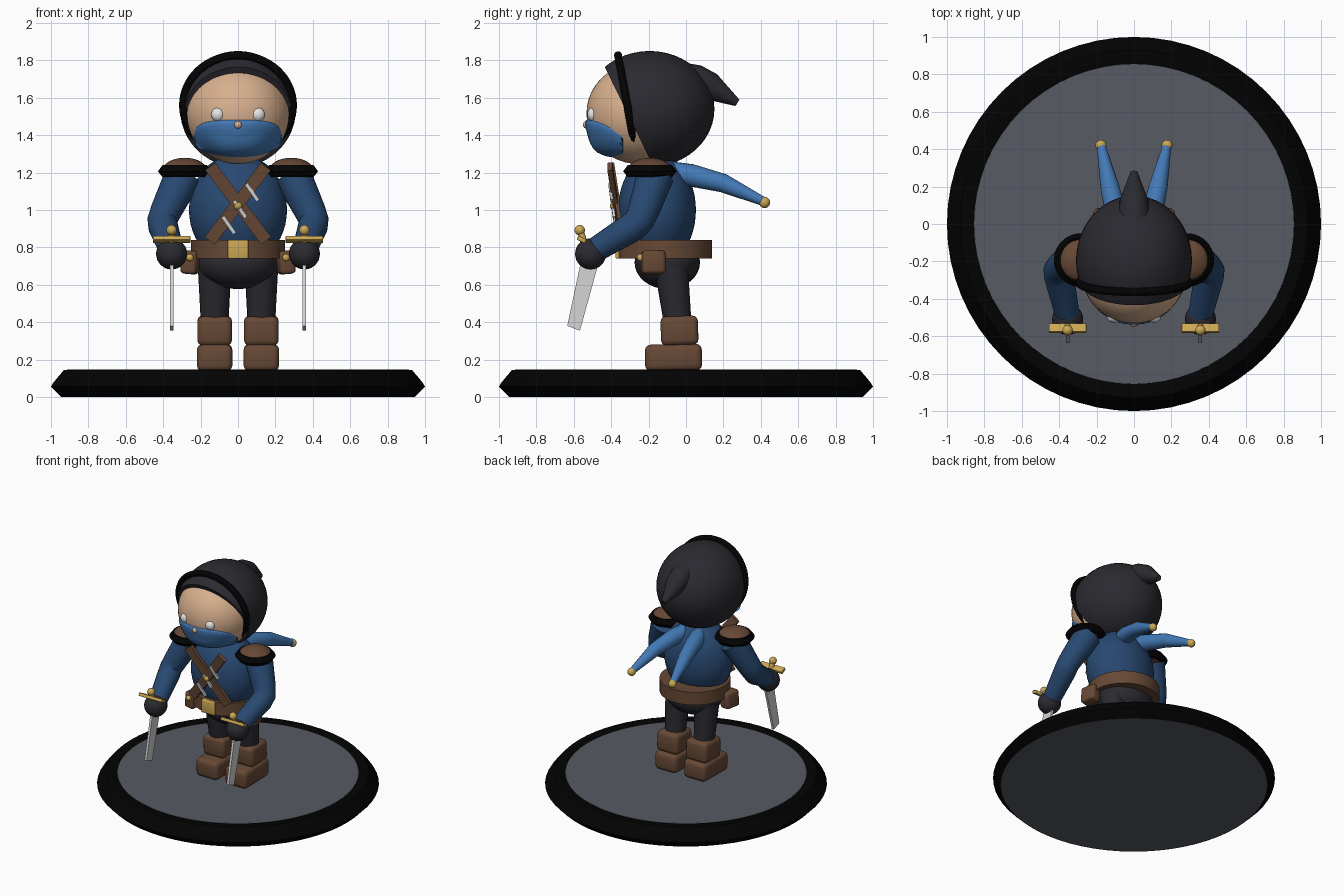
import bpy, bmesh, math
from mathutils import Vector, Matrix

if "Cube" in bpy.data.objects:
    bpy.data.objects.remove(bpy.data.objects["Cube"])

def mat(name, r, g, b):
    m = bpy.data.materials.new(name)
    m.diffuse_color = (r, g, b, 1)
    m.use_nodes = True
    m.node_tree.nodes["Principled BSDF"].inputs["Base Color"].default_value = m.diffuse_color
    return m

GREY = mat("stone grey", .095, .103, .125)
BLACK = mat("rim black", .0008, .0008, .0008)
DARK = mat("charcoal cloth", .023, .023, .03)
NAVY = mat("tunic blue", .021, .066, .165)
BLUE = mat("scarf blue", .055, .19, .46)
BROWN = mat("leather brown", .135, .066, .036)
SKIN = mat("skin", .68, .43, .27)
GOLD = mat("gold", .6, .39, .09)
STEEL = mat("steel", .66, .66, .67)
WHITE = mat("eye white", .78, .78, .78)

def finish(name, bm, m, angle=35, matrix=None):
    if matrix:
        bm.transform(matrix)
    bmesh.ops.recalc_face_normals(bm, faces=bm.faces)
    me = bpy.data.meshes.new(name)
    bm.to_mesh(me)
    bm.free()
    me.materials.append(m)
    ob = bpy.data.objects.new(name, me)
    bpy.context.collection.objects.link(ob)
    bpy.ops.object.select_all(action='DESELECT')
    ob.select_set(True)
    bpy.context.view_layer.objects.active = ob
    bpy.ops.object.shade_smooth_by_angle(angle=math.radians(angle))
    return ob

def place(loc, rot=(0, 0, 0)):
    r = [Matrix.Rotation(math.radians(a), 4, ax) for a, ax in zip(rot, "XYZ")]
    return Matrix.Translation(loc) @ r[2] @ r[1] @ r[0]

def ball(name, loc, size, m, seg=32, cut=None):
    bm = bmesh.new()
    bmesh.ops.create_uvsphere(bm, u_segments=seg, v_segments=seg // 2, radius=1)
    size = (size,) * 3 if isinstance(size, float) else size
    bm.transform(Matrix.Translation(loc) @ Matrix.Diagonal((*size, 1)))
    if cut:  # slice off everything on the normal's side and cap the hole
        res = bmesh.ops.bisect_plane(bm, geom=bm.verts[:] + bm.edges[:] + bm.faces[:],
                                     plane_co=cut[0], plane_no=cut[1], clear_outer=True)
        bmesh.ops.contextual_create(bm, geom=[e for e in res['geom_cut'] if isinstance(e, bmesh.types.BMEdge)])
    return finish(name, bm, m, 50)

def box(name, loc, size, m, rot=(0, 0, 0), bevel=0.0):
    bm = bmesh.new()
    bmesh.ops.create_cube(bm, size=1)
    bmesh.ops.scale(bm, vec=size, verts=bm.verts)
    if bevel:
        bmesh.ops.bevel(bm, geom=bm.edges[:], offset=bevel, segments=3, profile=.5, affect='EDGES')
    return finish(name, bm, m, 35, place(loc, rot))

def skin_rings(bm, rings, closed=False):
    n = len(rings[0])
    pairs = list(zip(rings, rings[1:])) + ([(rings[-1], rings[0])] if closed else [])
    for a, b in pairs:
        for i in range(n):
            bm.faces.new((a[i], a[(i + 1) % n], b[(i + 1) % n], b[i]))
    if not closed:
        bm.faces.new(rings[0])
        bm.faces.new(rings[-1])

def lathe(name, profile, m, matrix=None, seg=64, closed=False, angle=35):
    bm = bmesh.new()
    rings = [[bm.verts.new((r * math.cos(2 * math.pi * i / seg), r * math.sin(2 * math.pi * i / seg), z))
              for i in range(seg)] for r, z in profile]
    skin_rings(bm, rings, closed)
    return finish(name, bm, m, angle, matrix)

def tube(name, pts, radii, m, seg=20):
    pts = [Vector(p) for p in pts]
    bm = bmesh.new()
    rings = []
    for k, (p, r) in enumerate(zip(pts, radii)):
        d = (pts[min(k + 1, len(pts) - 1)] - pts[max(k - 1, 0)]).normalized()
        u = d.cross(Vector((1, 0, 0))).normalized()
        v = d.cross(u)
        rings.append([bm.verts.new(p + r * (u * math.cos(2 * math.pi * i / seg) + v * math.sin(2 * math.pi * i / seg)))
                      for i in range(seg)])
    skin_rings(bm, rings)
    return finish(name, bm, m, 50)

# Round base
lathe("base_disc", [(.947, 0), (.855, .138)], GREY)
lathe("base_rim", [(.947, .001), (1, .055), (.985, .08), (.93, .145), (.885, .147), (.853, .136), (.85, .01)],
      BLACK, closed=True)

# Body
ball("hips", (0, -.1, .72), (.215, .175, .143), DARK)
ball("torso", (0, -.155, 1.0), (.262, .208, .3), NAVY, 48)
lathe("belt", [(.252, -.05), (.252, .05)], BROWN, place((0, -.112, .79)), 48)
box("belt_buckle", (0, -.362, .79), (.11, .03, .1), GOLD, bevel=.006)

# Chest straps, stud and small knives
for s in (-1, 1):
    box("chest_strap", (0, -.372 - .004 * s, 1.035), (.068, .028, .5), BROWN, (7, 37 * s, 0))
ball("strap_stud", (0, -.387, 1.022), (.022, .02, .022), GOLD, 16)
for x, z in ((.075, 1.095), (.01, 1.005), (-.05, .92)):
    box("chest_knife", (x, -.392 - (z - 1.02) * .14, z), (.02, .014, .11), STEEL, (6, -35, 0))

for s in (-1, 1):
    # Legs and boots
    tube("leg", [(.125 * s, -.08, .7), (.125 * s, -.045, .4)], (.09, .074), DARK)
    box("boot_shaft", (.125 * s, -.035, .355), (.185, .2, .157), BROWN, (2, 0, 0), .03)
    box("boot_foot", (.125 * s, -.067, .211), (.19, .305, .142), BROWN, (1, 0, 0), .032)
    # Belt pouch
    box("pouch", (.255 * s, -.175, .72), (.085, .125, .125), BROWN, (0, -5 * s, 10 * s), .02)
    ball("pouch_button", (.257 * s, -.243, .745), .02, GOLD, 16)
    # Arm and glove
    tube("arm", [(.295 * s, -.165, 1.18), (.385 * s, -.228, .995), (.405 * s, -.25, .945),
                 (.4 * s, -.285, .91), (.357 * s, -.48, .79)], (.1, .084, .08, .08, .066), NAVY, 24)
    ball("glove", (.355 * s, -.51, .765), .083, DARK)
    # Shoulder pad
    pad = Matrix.Translation((.285 * s, -.193, 1.207))
    lathe("shoulder_rim", [(.1, -.032), (.12, -.03), (.143, 0), (.118, .033), (.09, .03), (.085, 0)],
          BLACK, pad, 40, True)
    lathe("shoulder_dome", [(.122 * math.cos(t * math.pi / 16), .072 * math.sin(t * math.pi / 16))
                            for t in range(8)] + [(.004, .072)], BROWN, pad, 40, angle=50)
    # Short sword: tapered blade, grip, guard and pommel
    bm = bmesh.new()
    ends = [[bm.verts.new((.355 * s + dx, y, z)) for y, z in
             ((-.45, .78), (-.55, .78), (-.635, .38), (-.567, .355))] for dx in (-.009, .009)]
    skin_rings(bm, ends)
    finish("sword_blade", bm, STEEL)
    tube("sword_grip", [(.355 * s, -.53, .77), (.355 * s, -.565, .89)], (.02, .018), GOLD, 12)
    box("sword_guard", (.355 * s, -.558, .842), (.2, .048, .024), GOLD, (-25, 0, 0), .004)
    ball("sword_pommel", (.355 * s, -.568, .892), .028, GOLD, 16)
    # Scarf tail with bead
    tube("scarf_tail", [(.06 * s, -.07, 1.2), (.09 * s, .03, 1.185), (.13 * s, .2, 1.143), (.175 * s, .415, 1.045)],
         (.058, .06, .05, .024), BLUE)
    ball("scarf_bead", (.177 * s, .42, 1.04), .03, GOLD, 16)
    # Eye
    ball("eye", (.107 * s, -.498, 1.51), (.037, .03, .037), WHITE, 20)

# Head, hood sliced open at the face, hood rim and tip
HEAD, HR = (0, -.26, 1.515), (.28, .272, .268)
ball("head", HEAD, HR, SKIN, 48)
ball("hood", (0, -.195, 1.54), (.31, .347, .31), DARK, 48, ((0, -.305, 1.5), (0, -.9, -.44)))
lathe("hood_rim", [(.291 + .024 * math.cos(a * math.pi / 5), .022 * math.sin(a * math.pi / 5)) for a in range(10)],
      BLACK, place((0, -.314, 1.56), (90 + 10.5, 0, 0)) @ Matrix.Diagonal((1, .93, 1, 1)), 64, True, 60)
tube("hood_tip", [(0, -.03, 1.7), (0, .06, 1.69), (0, .13, 1.66), (0, .275, 1.573)], (.09, .085, .075, .02), DARK)
ball("nose", (0, -.53, 1.455), .021, SKIN, 16)

# Face mask: rounded patch wrapped over the lower face, fuller toward the chin
bm = bmesh.new()
rings, N = [], 48
for r, lift in ((1, -.012), (.985, .006), (.93, .016), (.75, .02), (.5, .02), (.25, .02), (.02, .02)):
    ring = []
    for i in range(N):
        c, q = math.cos(2 * math.pi * i / N), math.sin(2 * math.pi * i / N)
        e = .6 if q > 0 else .9
        x = .235 * r * math.copysign(abs(c) ** e, c)
        z = 1.382 + .1 * r * math.copysign(abs(q) ** e, q)
        d = 1 - (x / HR[0]) ** 2 - ((z - HEAD[2]) / HR[2]) ** 2
        full = lift * (1 - .5 * max(0, (z - 1.4) / .085)) + .03 * (1 - r ** 6) * max(0, (1.4 - z) / .1)
        y = HEAD[1] - HR[1] * math.sqrt(max(d, .02)) - full
        ring.append(bm.verts.new((x, min(y, -.338 - .02 * (1 - r)), z)))
    rings.append(ring)
skin_rings(bm, rings)
finish("face_mask", bm, BLUE, 50)
